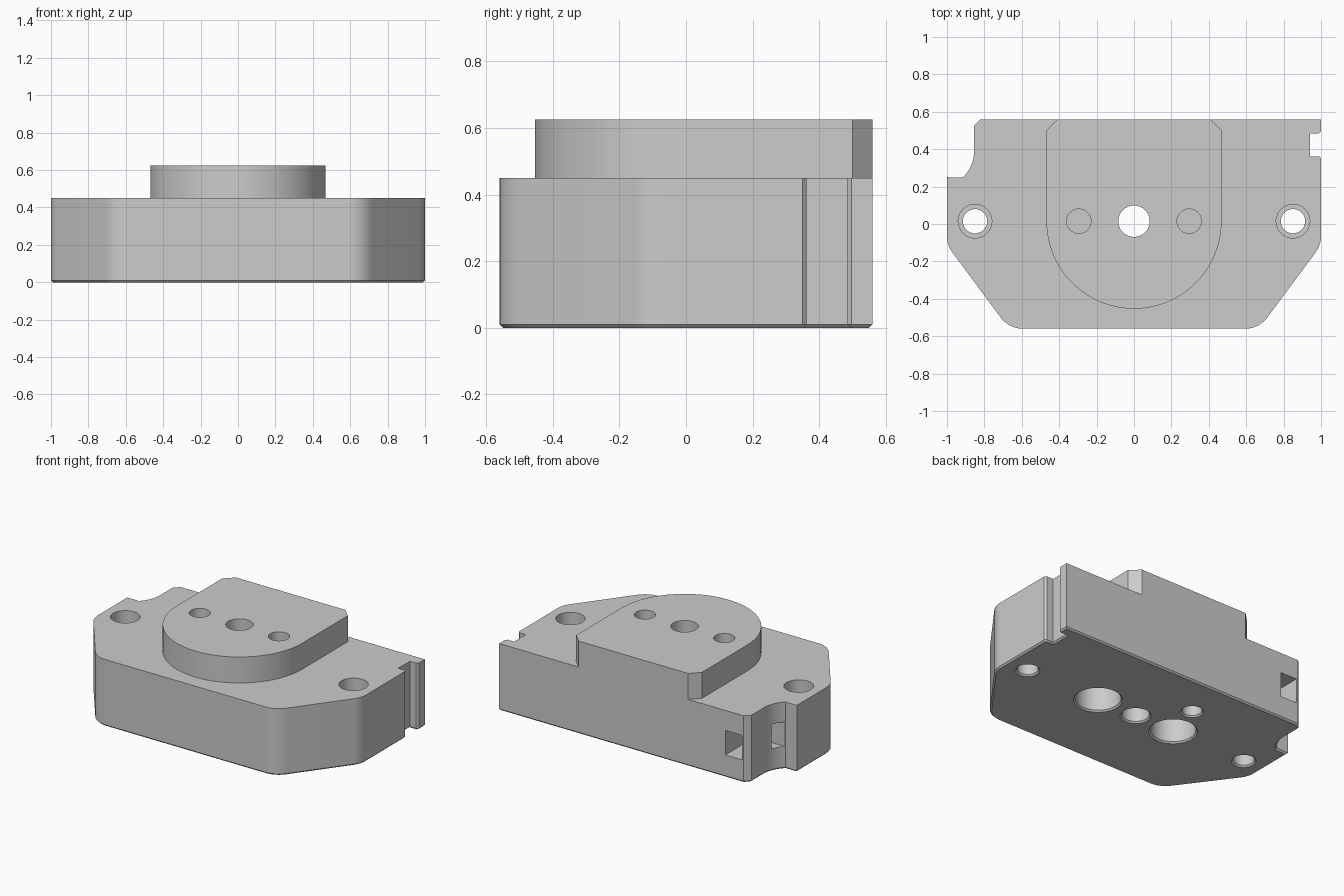
import bpy, bmesh
from math import sin, cos, tan, pi, radians, acos
from mathutils import Vector

cube = bpy.data.objects.get("Cube")
if cube:
    bpy.data.objects.remove(cube, do_unlink=True)

gray = bpy.data.materials.new("plain_gray")
gray.use_nodes = True
COLOUR = (0.604, 0.604, 0.604, 1)
gray.diffuse_color = COLOUR
gray.node_tree.nodes["Principled BSDF"].inputs["Base Color"].default_value = COLOUR


def new_object(name, bm):
    bmesh.ops.recalc_face_normals(bm, faces=bm.faces[:])
    mesh = bpy.data.meshes.new(name)
    bm.to_mesh(mesh)
    bm.free()
    mesh.materials.append(gray)
    obj = bpy.data.objects.new(name, mesh)
    bpy.context.collection.objects.link(obj)
    return obj


def arc(cx, cy, r, start, end, steps):
    angles = [radians(start + (end - start) * i / steps) for i in range(steps + 1)]
    return [(cx + r * cos(a), cy + r * sin(a)) for a in angles]


def fillet(before, corner, after, r, steps=10):
    """Rounded corner as a list of points."""
    c = Vector(corner)
    u = (Vector(before) - c).normalized()
    v = (Vector(after) - c).normalized()
    half = acos(u.dot(v)) / 2
    centre = c + (u + v).normalized() * (r / sin(half))
    a = c + u * (r / tan(half)) - centre
    b = c + v * (r / tan(half)) - centre
    return [tuple(centre + a.lerp(b, i / steps).normalized() * r) for i in range(steps + 1)]


def extrude(name, outline, z0, z1, chamfer=0):
    bm = bmesh.new()
    base = bm.faces.new([bm.verts.new((x, y, z0)) for x, y in outline])
    top = bmesh.ops.extrude_face_region(bm, geom=[base], use_keep_orig=True)["geom"]
    verts = [g for g in top if isinstance(g, bmesh.types.BMVert)]
    bmesh.ops.translate(bm, verts=verts, vec=(0, 0, z1 - z0))
    bmesh.ops.recalc_face_normals(bm, faces=bm.faces[:])
    if chamfer:
        rim = [e for e in bm.edges if all(abs(v.co.z - z0) < 1e-5 for v in e.verts)]
        bmesh.ops.bevel(bm, geom=rim, offset=chamfer, segments=1, affect='EDGES')
    return new_object(name, bm)


def lathe(name, x, y, profile, sides=48):
    """Closed solid of revolution from (radius, height) pairs."""
    bm = bmesh.new()
    rings = [[bm.verts.new((x + r * cos(2 * pi * i / sides), y + r * sin(2 * pi * i / sides), z))
              for i in range(sides)] for r, z in profile]
    for low, high in zip(rings, rings[1:]):
        for i in range(sides):
            j = (i + 1) % sides
            bm.faces.new((low[i], low[j], high[j], high[i]))
    bm.faces.new(rings[0][::-1])
    bm.faces.new(rings[-1])
    return new_object(name, bm)


def combine(target, tool, operation):
    tool.hide_render = True
    mod = target.modifiers.new(operation.title(), 'BOOLEAN')
    mod.operation = operation
    mod.solver = 'EXACT'
    mod.object = tool
    bpy.context.view_layer.objects.active = target
    bpy.ops.object.modifier_apply(modifier=mod.name)
    bpy.data.objects.remove(tool, do_unlink=True)


BACK, TOP, DECK, HOLE_Y = 0.56, 0.625, 0.45, 0.015

# Body outline, counter-clockwise from the front left slope
low_r, side_r = (0.668, -BACK), (1, -0.113)
low_l, side_l = (-0.668, -BACK), (-1, -0.113)
outline = fillet(side_l, low_l, low_r, 0.15) + fillet(low_l, low_r, side_r, 0.15)
outline += fillet(low_r, side_r, (1, BACK), 0.15)
# Side notch with small lead-in chamfers
outline += [(1, 0.35), (0.988, 0.362), (0.94, 0.362), (0.94, 0.485), (0.988, 0.485), (1, 0.497)]
outline += [(1, BACK), (-0.82, BACK), (-0.855, 0.525)]
# Concave cable recess
outline += arc(-1.05, 0.39, 0.195, 0, -46, 12)
outline += [(-1, 0.25)] + fillet((-1, 0.25), side_l, low_l, 0.15)
body = extrude("mount_body", outline, 0, DECK, 0.01)

# Raised round-fronted platform
R = 0.468
platform = arc(0, HOLE_Y, R, 180, 360, 64)
platform += [(R, 0.50), (R - 0.06, BACK), (0.06 - R, BACK), (-R, 0.50)]
combine(body, extrude("platform", platform, 0.40, TOP), 'UNION')


# Holes, with a small chamfer where they open at the bottom
def hole_foot(r):
    return [(r + 0.02, -0.01), (r, 0.01)]


cutters = []
for s in (-1, 1):
    cutters.append(lathe("screw_hole", s * 0.85, HOLE_Y,
                         hole_foot(0.065) + [(0.065, 0.17), (0.09, 0.17), (0.09, 0.5)]))
    cutters.append(lathe("wide_bore", s * 0.295, HOLE_Y, hole_foot(0.138) + [(0.138, 0.35)]))
    cutters.append(lathe("bolt_hole", s * 0.295, HOLE_Y, [(0.065, 0.37), (0.065, 0.7)]))
cutters.append(lathe("centre_hole", 0, HOLE_Y, hole_foot(0.084) + [(0.084, 0.7)]))
cutters.append(lathe("small_blind_hole", -0.23, 0.27, hole_foot(0.06) + [(0.06, 0.35)]))

# Elbow channel from the back face round to the cable recess
channel = [(-1.1, 0.251), (-0.685, 0.251), (-0.685, 0.7), (-0.808, 0.7),
           (-0.808, 0.325), (-1.1, 0.325)]
cutters.append(extrude("tie_channel", channel, 0.15, 0.315))

for cutter in cutters:
    combine(body, cutter, 'DIFFERENCE')

bpy.ops.object.select_all(action='DESELECT')
body.select_set(True)
bpy.context.view_layer.objects.active = body
bpy.ops.object.shade_smooth_by_angle(angle=radians(30))
